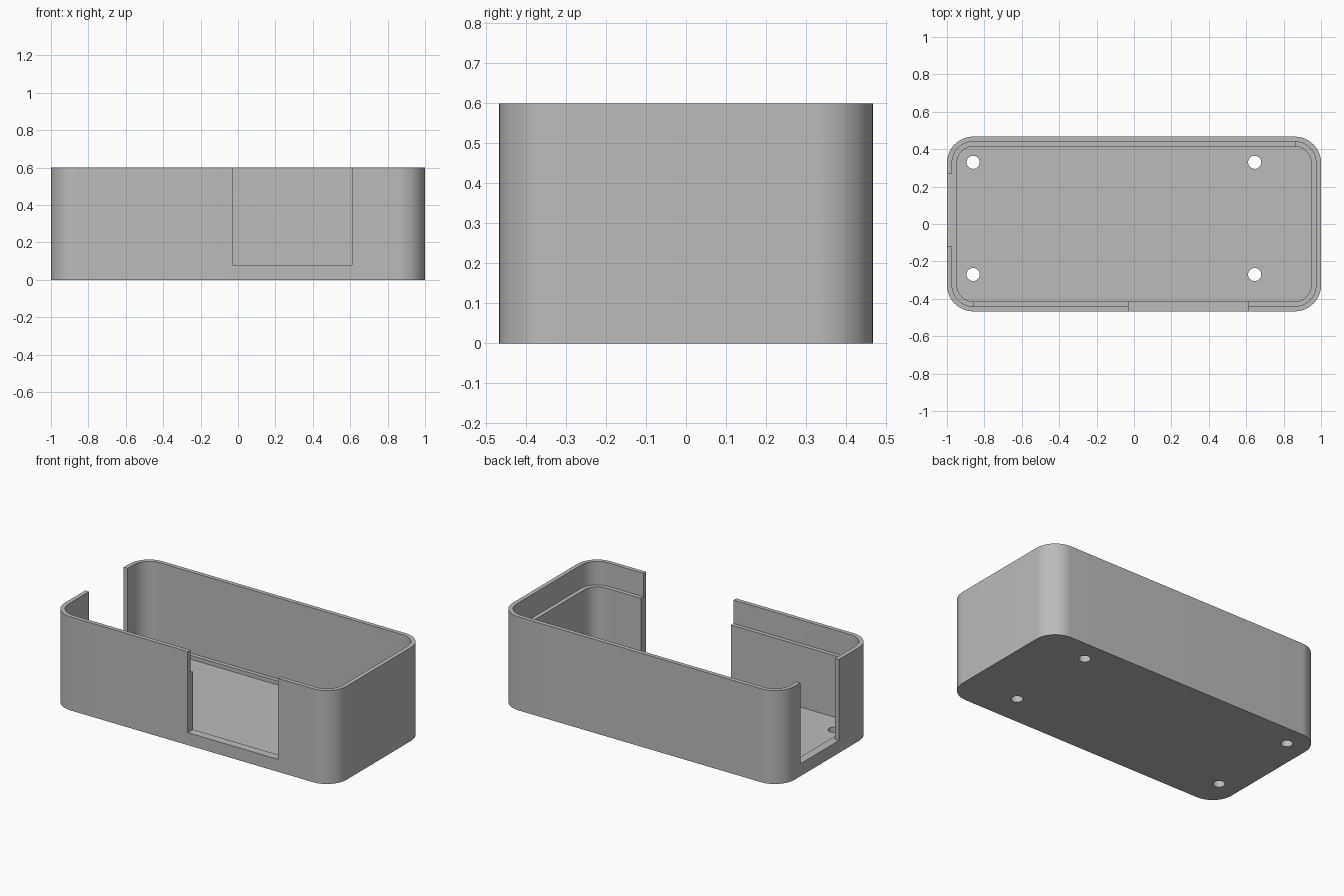
import bpy, bmesh
from math import cos, sin, pi

if "Cube" in bpy.data.objects:
    bpy.data.objects.remove(bpy.data.objects["Cube"])

HALF_X, HALF_Y, HEIGHT, RADIUS = 1.0, 0.467, 0.6, 0.14
LIP, WALL = 0.027, 0.053          # thin rim and full wall thickness
FLOOR, SILL, LEDGE = 0.055, 0.08, 0.45
TOP = HEIGHT + 0.1                # cutters overshoot the rim
STEPS = 16
CX, CY = HALF_X - RADIUS, HALF_Y - RADIUS

grey = bpy.data.materials.new("light_grey")
grey.use_nodes = True
grey.diffuse_color = (0.5, 0.5, 0.5, 1)
grey.node_tree.nodes["Principled BSDF"].inputs["Base Color"].default_value = (0.5, 0.5, 0.5, 1)


def corner(sx, sy, quarter, inset):
    """Arc points of one rounded corner, counter-clockwise."""
    r = RADIUS - inset
    angles = [(quarter + i / STEPS) * pi / 2 for i in range(STEPS + 1)]
    return [(sx * CX + r * cos(a), sy * CY + r * sin(a)) for a in angles]


def outline(inset):
    return (corner(1, 1, 0, inset) + corner(-1, 1, 1, inset)
            + corner(-1, -1, 2, inset) + corner(1, -1, 3, inset))


def rectangle(x0, x1, y0, y1):
    return [(x0, y0), (x1, y0), (x1, y1), (x0, y1)]


def circle(x, y, r, sides=32):
    return [(x + r * cos(2 * pi * i / sides), y + r * sin(2 * pi * i / sides))
            for i in range(sides)]


def prism(name, points, z0, z1):
    """Extrude a flat profile between two heights."""
    bm = bmesh.new()
    base = bm.faces.new([bm.verts.new((x, y, z0)) for x, y in points])
    top = bmesh.ops.extrude_face_region(bm, geom=[base])["geom"]
    verts = [v for v in top if isinstance(v, bmesh.types.BMVert)]
    bmesh.ops.translate(bm, verts=verts, vec=(0, 0, z1 - z0))
    bmesh.ops.recalc_face_normals(bm, faces=bm.faces)
    mesh = bpy.data.meshes.new(name)
    bm.to_mesh(mesh)
    bm.free()
    obj = bpy.data.objects.new(name, mesh)
    bpy.context.collection.objects.link(obj)
    mesh.materials.append(grey)
    return obj


body = prism("open_case", outline(0), 0, HEIGHT)


def cut(name, points, z0, z1=TOP):
    cutter = prism(name, points, z0, z1)
    cutter.hide_render = True
    mod = body.modifiers.new(name, "BOOLEAN")
    mod.operation, mod.solver, mod.object = "DIFFERENCE", "EXACT", cutter
    bpy.context.view_layer.objects.active = body
    bpy.ops.object.modifier_apply(modifier=name)
    bpy.data.objects.remove(cutter)


# Main cavity and the stepped rim
cut("cavity", outline(WALL), FLOOR)
cut("rim_step", outline(LIP), LEDGE)

# Back and right walls stay thin down to the sill
thin_side = (corner(-1, 1, 1, LIP) + corner(-1, -1, 2, LIP)
             + [(-CX, 0), (CX, 0), (CX, HALF_Y - LIP)])
cut("thin_walls", thin_side, SILL)

# Openings in the front wall and the right end
cut("front_opening", rectangle(-0.03, 0.61, -0.6, -0.38), SILL)
cut("end_opening", rectangle(-1.1, -0.9, -0.12, 0.27), SILL)

# Screw holes through the floor
for x in (-0.86, 0.645):
    for y in (-0.27, 0.33):
        cut("screw_hole", circle(x, y, 0.035), -0.1, 0.2)

# Smooth the rounded corners, keep the edges sharp
bpy.ops.object.select_all(action="DESELECT")
body.select_set(True)
bpy.context.view_layer.objects.active = body
bpy.ops.object.shade_smooth_by_angle(angle=pi / 6)
